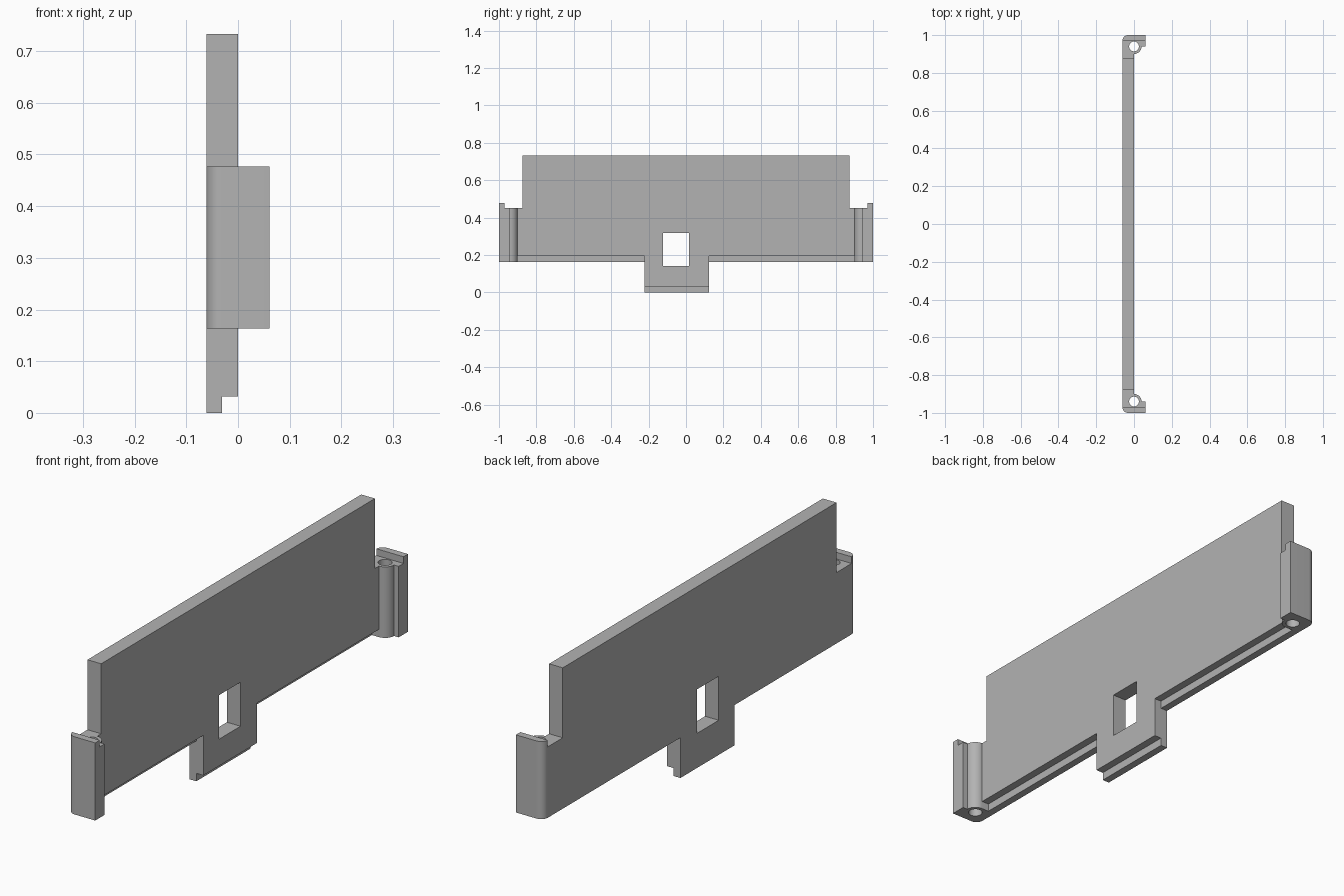
import bpy, bmesh
from math import cos, sin, pi, radians
from mathutils import Vector

cube = bpy.data.objects.get("Cube")
if cube:
    bpy.data.objects.remove(cube, do_unlink=True)

grey = bpy.data.materials.new("light grey")
grey.use_nodes = True
colour = (0.45, 0.45, 0.45, 1)
grey.diffuse_color = colour
grey.node_tree.nodes["Principled BSDF"].inputs["Base Color"].default_value = colour

# Main dimensions
BACK, FACE, MID = -0.061, 0.0, -0.031
BASE, LEDGE, RIM, TOP = 0.163, 0.45, 0.477, 0.733
SHOULDER, POST_Y, WALL_Y = 0.875, 0.94, 0.971


def extrude(name, points, offset):
    """Turn a closed 3D outline into a solid prism."""
    bm = bmesh.new()
    face = bm.faces.new([bm.verts.new(p) for p in points])
    new = bmesh.ops.extrude_face_region(bm, geom=[face])["geom"]
    verts = [v for v in new if isinstance(v, bmesh.types.BMVert)]
    bmesh.ops.translate(bm, vec=Vector(offset), verts=verts)
    bmesh.ops.recalc_face_normals(bm, faces=bm.faces)
    mesh = bpy.data.meshes.new(name)
    bm.to_mesh(mesh)
    bm.free()
    mesh.materials.append(grey)
    obj = bpy.data.objects.new(name, mesh)
    bpy.context.collection.objects.link(obj)
    return obj


def box(name, x0, x1, y0, y1, z0, z1):
    outline = [(x0, y0, z0), (x1, y0, z0), (x1, y1, z0), (x0, y1, z0)]
    return extrude(name, outline, (0, 0, z1 - z0))


def arc(cx, cy, r, start, end, steps=12):
    angles = [radians(start + (end - start) * i / steps) for i in range(steps + 1)]
    return [(cx + r * cos(a), cy + r * sin(a)) for a in angles]


def combine(target, tool, operation):
    """Apply a boolean and discard the tool."""
    mod = target.modifiers.new(operation, "BOOLEAN")
    mod.operation, mod.solver, mod.object = operation, "EXACT", tool
    bpy.context.view_layer.objects.active = target
    bpy.ops.object.modifier_apply(modifier=mod.name)
    bpy.data.objects.remove(tool, do_unlink=True)


# Panel with its hanging tab
TAB0, TAB1 = -0.222, 0.123
outline = [(-SHOULDER, BASE), (TAB0, BASE), (TAB0, 0), (TAB1, 0), (TAB1, BASE),
           (SHOULDER, BASE), (SHOULDER, TOP), (-SHOULDER, TOP)]
panel = extrude("panel", [(BACK, y, z) for y, z in outline], (FACE - BACK, 0, 0))

# End brackets: rounded outer corner, screw post and side flange
for side in (-1, 1):
    plan = [(BACK, SHOULDER), (FACE, SHOULDER)]
    plan += arc(0, POST_Y, 0.04, -90, 0)
    plan += [(0.061, POST_Y), (0.061, 1)]
    plan += arc(BACK + 0.03, 0.97, 0.03, 90, 180)
    bracket = extrude("bracket", [(x, side * y, BASE) for x, y in plan], (0, 0, RIM - BASE))
    y0, y1 = sorted((side * (SHOULDER - 0.02), side * WALL_Y))
    combine(bracket, box("ledge_cut", -0.1, 0.1, y0, y1, LEDGE, 0.6), "DIFFERENCE")
    ring = arc(0, side * POST_Y, 0.026, 0, 360, 32)[:-1]
    hole = extrude("hole_cut", [(x, y, 0.1) for x, y in ring], (0, 0, 0.5))
    combine(bracket, hole, "DIFFERENCE")
    combine(panel, bracket, "UNION")

# Window and the stepped lower edge
cuts = [("window_cut", -0.1, 0.1, -0.122, 0.016, 0.14, 0.318),
        ("left_step_cut", MID, 0.1, TAB1, 0.9, 0.1, 0.194),
        ("right_step_cut", MID, 0.1, -0.9, TAB0, 0.1, 0.194),
        ("tab_step_cut", MID, 0.1, -0.3, 0.2, -0.1, 0.032)]
for name, *limits in cuts:
    combine(panel, box(name, *limits), "DIFFERENCE")

bpy.ops.object.select_all(action="DESELECT")
panel.select_set(True)
bpy.context.view_layer.objects.active = panel
bpy.ops.object.shade_smooth_by_angle(angle=radians(30))
